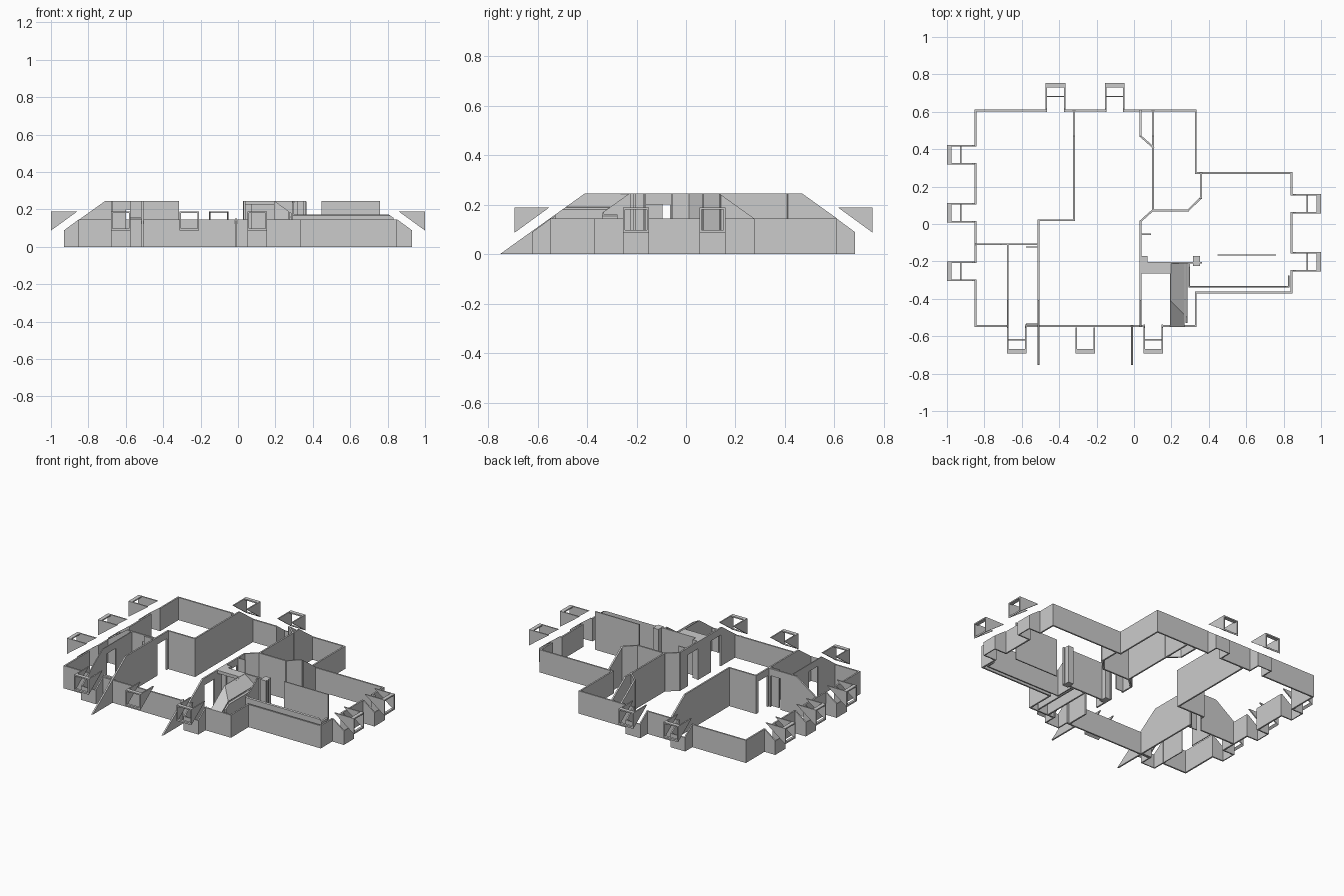
import bpy, bmesh
from math import radians
from mathutils import Vector, Matrix

if "Cube" in bpy.data.objects:
    bpy.data.objects.remove(bpy.data.objects["Cube"])

SLOPE, EAVE, TOP, T = 0.715, 0.145, 0.245, 0.01

# Roof planes: (inward horizontal direction, point on the eave line)
ROOF = {
    'F': ((0, 1), (0, -0.55)), 'B': ((0, -1), (0, 0.61)),
    'L': ((1, 0), (-0.85, 0)), 'R': ((-1, 0), (0.335, 0)),
    'f': ((0, 1), (0, -0.37)), 'b': ((0, -1), (0, 0.275)), 'r': ((-1, 0), (0.845, 0)),
}


def finish(name, bm):
    bmesh.ops.recalc_face_normals(bm, faces=bm.faces)
    me = bpy.data.meshes.new(name)
    bm.to_mesh(me)
    bm.free()
    ob = bpy.data.objects.new(name, me)
    bpy.context.collection.objects.link(ob)
    return ob


def add_box(bm, a, b, mat=Matrix()):
    a, b = Vector(a), Vector(b)
    m = mat @ Matrix.Translation((a + b) / 2) @ Matrix.Diagonal((*(b - a), 1))
    bmesh.ops.create_cube(bm, size=1, matrix=m)


def add_prism(bm, profile, v0, v1, mat):
    """Extrude a (u, z) profile sideways from v0 to v1."""
    face = bm.faces.new([bm.verts.new(mat @ Vector((u, v0, z))) for u, z in profile])
    ext = bmesh.ops.extrude_face_region(bm, geom=[face])['geom']
    move = mat.to_3x3() @ Vector((0, v1 - v0, 0))
    bmesh.ops.translate(bm, vec=move, verts=[g for g in ext if isinstance(g, bmesh.types.BMVert)])
    if face.is_valid is False:
        return
    if not any(len(e.link_faces) > 1 for e in face.edges):
        return


def clip(bm, planes):
    """Cut everything above the named roof planes and cap the cuts."""
    for key in planes:
        (dx, dy), (px, py) = ROOF[key]
        res = bmesh.ops.bisect_plane(bm, geom=bm.verts[:] + bm.edges[:] + bm.faces[:], dist=1e-5,
                                     plane_co=(px, py, EAVE),
                                     plane_no=(-SLOPE * dx, -SLOPE * dy, 1), clear_outer=True)
        edges = [g for g in res['geom_cut'] if isinstance(g, bmesh.types.BMEdge) and g.is_valid]
        if edges:
            bmesh.ops.holes_fill(bm, edges=[e for e in edges if e.is_boundary], sides=0)


def wall(name, p, q, height=TOP, planes='', doors=(), t=T, base=0):
    """Straight wall from p to q; doors are (start, end, head height) along it."""
    p, q = Vector((*p, 0)), Vector((*q, 0))
    d = q - p
    mat = Matrix.Translation(p) @ d.to_track_quat('X', 'Z').to_matrix().to_4x4()
    bm = bmesh.new()
    pos = -t / 2
    for a, b, head in doors:
        add_box(bm, (pos, -t / 2, base), (a, t / 2, height), mat)
        if head < height:
            add_box(bm, (a, -t / 2, head), (b, t / 2, height), mat)
        pos = b
    add_box(bm, (pos, -t / 2, base), (d.length + t / 2, t / 2, height), mat)
    clip(bm, planes)
    return finish(name, bm)


def dormer(name, x, y, angle, lower=True, w=0.105):
    """Dormer centred on the wall line at x, y; local +u points outwards."""
    mat = Matrix.Translation((x, y, 0)) @ Matrix.Rotation(radians(angle), 4, 'Z')
    h, t = w / 2, 0.008
    bm = bmesh.new()
    for v in (-h, h - t):
        add_prism(bm, [(0.147, 0.087), (0.147, 0.188), (0.008, 0.188)], v, v + t, mat)
    add_prism(bm, [(0.147, 0.087), (0.147, 0.098), (0.132, 0.098)], -h + t, h - t, mat)
    add_box(bm, (0.123, -h + t, 0.18), (0.147, h - t, 0.188), mat)
    finish(name + "_window_frame", bm)
    if lower:
        bm = bmesh.new()
        for v in (-h, h - t):
            add_prism(bm, [(-T, 0), (0.076, 0), (0.076, 0.089), (0, EAVE), (-T, EAVE)], v, v + t, mat)
        add_box(bm, (0.07, -h + t, 0), (0.076, h - t, 0.089), mat)
        finish(name + "_knee_wall", bm)


# Dormer positions along each side
LEFT, BACK = (0.37, 0.06, -0.252), (-0.42, -0.102)
RIGHT, FRONT = (0.108, -0.202), (-0.626, -0.26, 0.102)
for i, y in enumerate(LEFT):
    dormer(f"left_dormer_{i}", -0.853, y, 180)
for i, x in enumerate(BACK):
    dormer(f"back_dormer_{i}", x, 0.608, 90)
for i, y in enumerate(RIGHT):
    dormer(f"right_dormer_{i}", 0.853, y, 0)
for i, x in enumerate(FRONT):
    dormer(f"front_dormer_{i}", x, -0.546, -90, lower=(i != 1))


def gaps(start, centres):
    return [(abs(c - start) - 0.045, abs(c - start) + 0.045, EAVE) for c in centres]


# Exterior walls, open where a dormer joins
wall("back_wall", (-0.848, 0.606), (0.33, 0.606), EAVE, doors=gaps(-0.848, BACK))
wall("left_wall", (-0.848, 0.606), (-0.848, -0.545), EAVE, doors=gaps(0.606, LEFT))
wall("front_wall", (-0.848, -0.545), (0.33, -0.545), EAVE, doors=gaps(-0.848, (FRONT[0], FRONT[2])))
wall("wing_right_wall", (0.842, 0.272), (0.842, -0.366), EAVE, doors=gaps(0.272, RIGHT))
wall("wing_back_wall", (0.33, 0.272), (0.842, 0.272), EAVE)
wall("wing_front_wall", (0.33, -0.366), (0.842, -0.366), EAVE)
wall("back_side_wall", (0.33, 0.606), (0.33, 0.272), EAVE)
wall("front_side_wall", (0.33, -0.366), (0.33, -0.545), EAVE)

# Partitions of the left rooms
wall("left_hall_wall", (-0.32, 0.606), (-0.32, 0.02), planes='B')
wall("left_hall_return", (-0.51, 0.02), (-0.32, 0.02))
wall("left_stair_wall", (-0.51, 0.02), (-0.51, -0.76), planes='F', doors=[(0.02, 0.115, 0.2)])
wall("left_cross_wall", (-0.848, -0.108), (-0.51, -0.108), planes='L', doors=[(0.25, 0.32, 0.2)])
wall("left_closet_wall", (-0.675, -0.108), (-0.675, -0.545), planes='LF', doors=[(0.17, 0.26, 0.2)], t=0.006)
wall("closet_nib_back", (-0.575, -0.122), (-0.51, -0.122), t=0.006)
wall("closet_nib_front", (-0.575, -0.535), (-0.51, -0.535), planes='F', t=0.006)
wall("front_fin", (-0.01, -0.545), (-0.01, -0.76), planes='F')

# Partitions of the middle and right rooms
chain = [(0.035, 0.015), (0.1, 0.073), (0.29, 0.073), (0.358, 0.14), (0.358, 0.272)]
for i, (p, q) in enumerate(zip(chain, chain[1:])):
    wall(f"angled_wall_{i}", p, q, planes='b')
wall("right_hall_wall", (0.035, 0.015), (0.035, -0.545), planes='F',
     doors=[(0.08, 0.18, 0.2), (0.31, 0.41, 0.2)])
wall("back_closet_wall", (0.102, 0.606), (0.102, 0.073), planes='B')
wall("back_closet_angle", (0.102, 0.41), (0.035, 0.47), planes='B')
wall("back_closet_side", (0.035, 0.47), (0.035, 0.606), planes='B')
wall("right_cross_wall", (0.035, -0.207), (0.358, -0.207))
wall("door_nib", (0.035, -0.055), (0.088, -0.055), t=0.006)
for i, x in enumerate((0.053, 0.335)):
    wall(f"corner_post_{i}", (x, -0.205), (x, -0.19), t=0.038)

# Enclosure under the front hip
wall("hip_left_wall", (0.197, -0.207), (0.197, -0.545), planes='FR')
wall("hip_right_wall", (0.28, -0.207), (0.28, -0.525), planes='FR')
bm = bmesh.new()
add_box(bm, (0.035, -0.265, 0.225), (0.197, -0.21, TOP))
finish("ceiling_bulkhead", bm)
bm = bmesh.new()
za, zb = TOP, EAVE + SLOPE * 0.065
y1, y2 = -0.41, -0.485
hip = [bm.verts.new(c) for c in ((0.195, y1, za), (0.27, y2, zb), (0.27, -0.21, zb), (0.195, -0.21, za),
                                 (0.27, -0.55, EAVE), (0.195, -0.55, EAVE))]
bm.faces.new(hip[:4])
bm.faces.new((hip[0], hip[5], hip[4], hip[1]))
ob = finish("hip_lining", bm)
ob.modifiers.new("thickness", 'SOLIDIFY').thickness = 0.006

# Wing knee wall and free-standing panel
wall("wing_knee_wall", (0.295, -0.336), (0.828, -0.336), planes='fr', t=0.007)
wall("wing_knee_left", (0.295, -0.207), (0.295, -0.336), planes='f', t=0.007)
wall("wing_knee_right", (0.828, -0.336), (0.828, -0.28), planes='fr', t=0.007)
wall("wing_panel", (0.45, -0.166), (0.755, -0.166), t=0.007)
